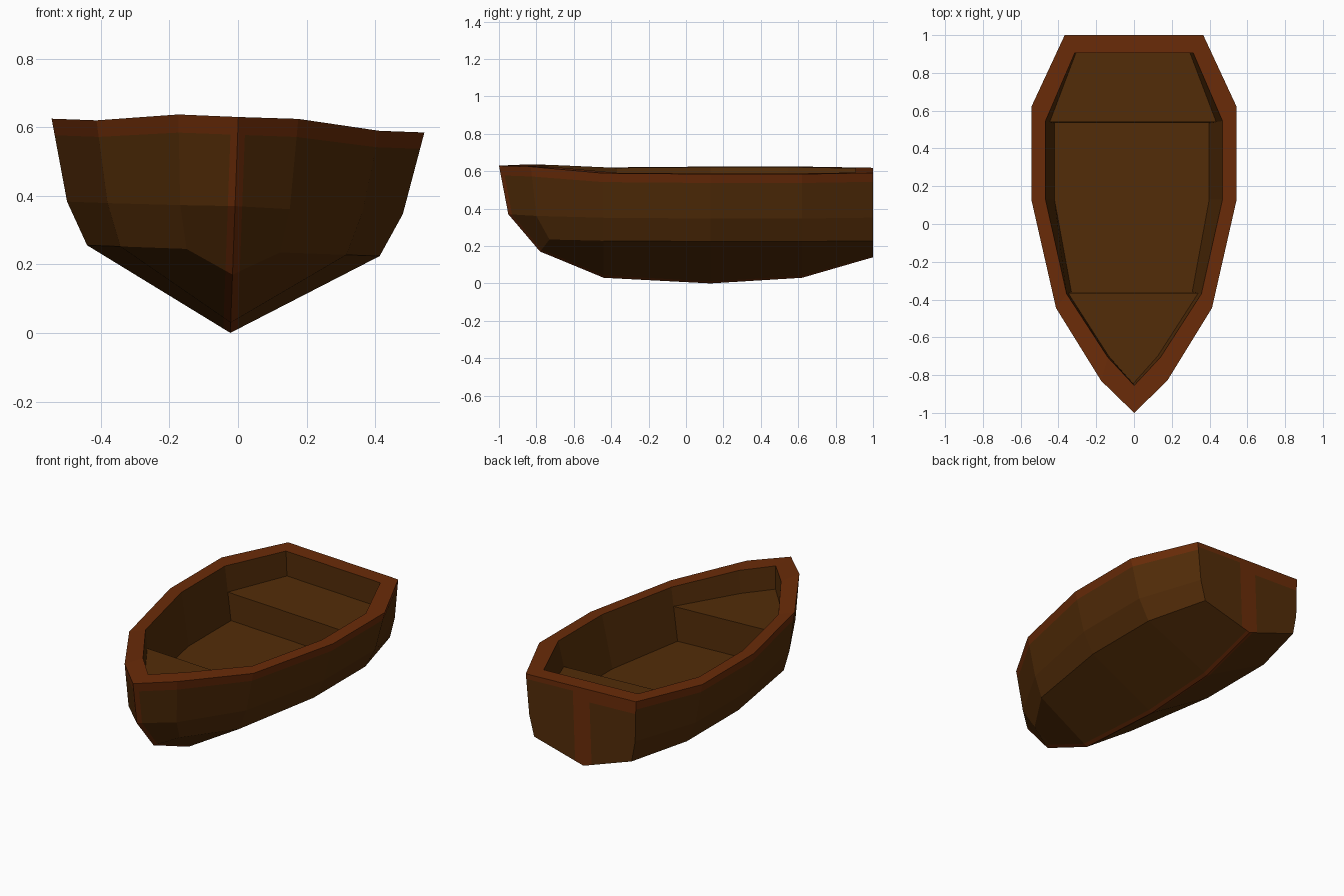
import bpy, bmesh
from mathutils import Vector, Matrix

if "Cube" in bpy.data.objects:
    bpy.data.objects.remove(bpy.data.objects["Cube"])


def material(name, rgb):
    m = bpy.data.materials.new(name)
    m.diffuse_color = (*rgb, 1)
    m.use_nodes = True
    m.node_tree.nodes["Principled BSDF"].inputs["Base Color"].default_value = m.diffuse_color
    return m


BROWN = material("plank brown", (0.086, 0.0255, 0.0025))
RED = material("trim red brown", (0.145, 0.0245, 0.0025))

# Half-hull stations, bow to stern: sheer, knuckle, chine, keel
STATIONS = [
    [(0, -1, .63), (0, -.95, .37), (0, -.78, .17), (0, -.78, .17)],
    [(.175, -.83, .631), (.16, -.80, .367), (.137, -.73, .24), (0, -.73, .15)],
    [(.413, -.445, .605), (.372, -.44, .365), (.33, -.44, .24), (0, -.44, .03)],
    [(.544, .13, .605), (.49, .13, .365), (.427, .13, .24), (0, .13, 0)],
    [(.544, .62, .605), (.49, .62, .365), (.427, .62, .24), (0, .62, .03)],
    [(.367, 1, .605), (.353, 1, .365), (.325, 1, .24), (0, 1, .14)],
]
# Inner wall stations: rim point, floor point
INNER = [
    [(0, -.855, .63), (0, -.83, .295)],
    [(.14, -.705, .628), (.115, -.69, .295)],
    [(.357, -.37, .605), (.32, -.36, .295)],
    [(.469, .13, .605), (.41, .13, .295)],
    [(.469, .545, .605), (.41, .535, .295)],
    [(.314, .905, .605), (.29, .905, .295)],
]
BOW_SEAT_Z, STERN_SEAT_Z = .495, .457
outer = [[Vector(p) for p in s] for s in STATIONS]
inner = [[Vector(p) for p in s] for s in INNER]
for s in outer:                       # painted band just under the sheer
    s.insert(1, s[0].lerp(s[1], 0.2))


def at_height(s, z):
    return s[0].lerp(s[1], (s[0].z - z) / (s[0].z - s[1].z))


def flip(p):
    return Vector((-p.x, p.y, p.z))


def add_face(bm, pts, mat=0):
    unique = []
    for p in pts:
        if all((p - q).length > 1e-5 for q in unique):
            unique.append(p)
    if len(unique) > 2:
        bm.faces.new([bm.verts.new(p) for p in unique]).material_index = mat


def both(bm, pts, mat=0):
    add_face(bm, pts, mat)
    add_face(bm, [flip(p) for p in pts], mat)


def across(bm, a, b, mat=0):
    add_face(bm, [a, b, flip(b), flip(a)], mat)


def clean(bm):
    bmesh.ops.remove_doubles(bm, verts=bm.verts, dist=1e-5)
    bmesh.ops.recalc_face_normals(bm, faces=bm.faces)
    # upward-facing parts (rim, seat tops) must point up
    top = max(bm.faces, key=lambda f: abs(f.normal.z) * (f.calc_center_median().z > .4))
    if top.normal.z < 0:
        bmesh.ops.reverse_faces(bm, faces=bm.faces)


def finish(bm, name):
    # the whole boat leans slightly to one side
    roll = Matrix.Translation((0, 0, .605)) @ Matrix.Rotation(.037, 4, 'Y') @ Matrix.Translation((0, 0, -.605))
    bm.transform(roll)
    me = bpy.data.meshes.new(name)
    bm.to_mesh(me)
    bm.free()
    for m in (BROWN, RED, BROWN):
        me.materials.append(m)
    ob = bpy.data.objects.new(name, me)
    bpy.context.collection.objects.link(ob)


# Hull: outer planking, gunwale, inner walls, floor and transom
bm = bmesh.new()
for i in range(5):
    a, b, c, d = outer[i], outer[i + 1], inner[i], inner[i + 1]
    for k in range(4):
        both(bm, [a[k], b[k], b[k + 1], a[k + 1]], 1 if k == 0 else 0)
    both(bm, [a[0], b[0], d[0], c[0]], 1)
    if i in (2, 3):
        both(bm, [c[0], d[0], d[1], c[1]], 2)
        across(bm, c[1], d[1], 2)
    else:                             # walls stop at the seats
        z = BOW_SEAT_Z if i < 2 else STERN_SEAT_Z
        both(bm, [c[0], d[0], at_height(d, z), at_height(c, z)], 2)
t, e = outer[-1], inner[-1]
for k in range(4):
    across(bm, t[k], t[k + 1])
across(bm, t[0], e[0], 1)
across(bm, e[0], at_height(e, STERN_SEAT_Z), 2)
clean(bm)


# Painted stem, keel and transom strips, cut into the planking
def planks(bm, on_transom):
    return [f for f in bm.faces if f.material_index == 0
            and (f.calc_center_median().y > .99) == on_transom]


def cut(bm, on_transom, co, no):
    geom = set()
    for f in planks(bm, on_transom):
        geom.update([f], f.edges, f.verts)
    bmesh.ops.bisect_plane(bm, geom=list(geom), dist=1e-5, plane_co=co, plane_no=no)


for on_transom, w in ((False, .021), (True, .055)):
    for side in (-1, 1):
        cut(bm, on_transom, (side * w, 0, 0), (1, 0, 0))
    if on_transom:                    # the transom's top band is deeper on one side
        for z in (.53, .575):
            cut(bm, True, (0, 0, z), (0, 0, 1))
    for f in planks(bm, on_transom):
        c = f.calc_center_median()
        strip = all(abs(v.co.x) < w + 1e-4 for v in f.verts)
        band = on_transom and c.z > (.53 if c.x < 0 else .575)
        if strip or band:
            f.material_index = 1
finish(bm, "hull")


# Seats: a board and a riser fitted between the inner walls
def seat(name, stations, z, front):
    bm = bmesh.new()
    top = [at_height(s, z) for s in stations]
    for p, q in zip(top, top[1:]):
        across(bm, p, q)
    across(bm, top[front], stations[front][1])
    clean(bm)
    finish(bm, name)


seat("bow_seat", inner[:3], BOW_SEAT_Z, -1)
seat("stern_seat", inner[4:], STERN_SEAT_Z, 0)
